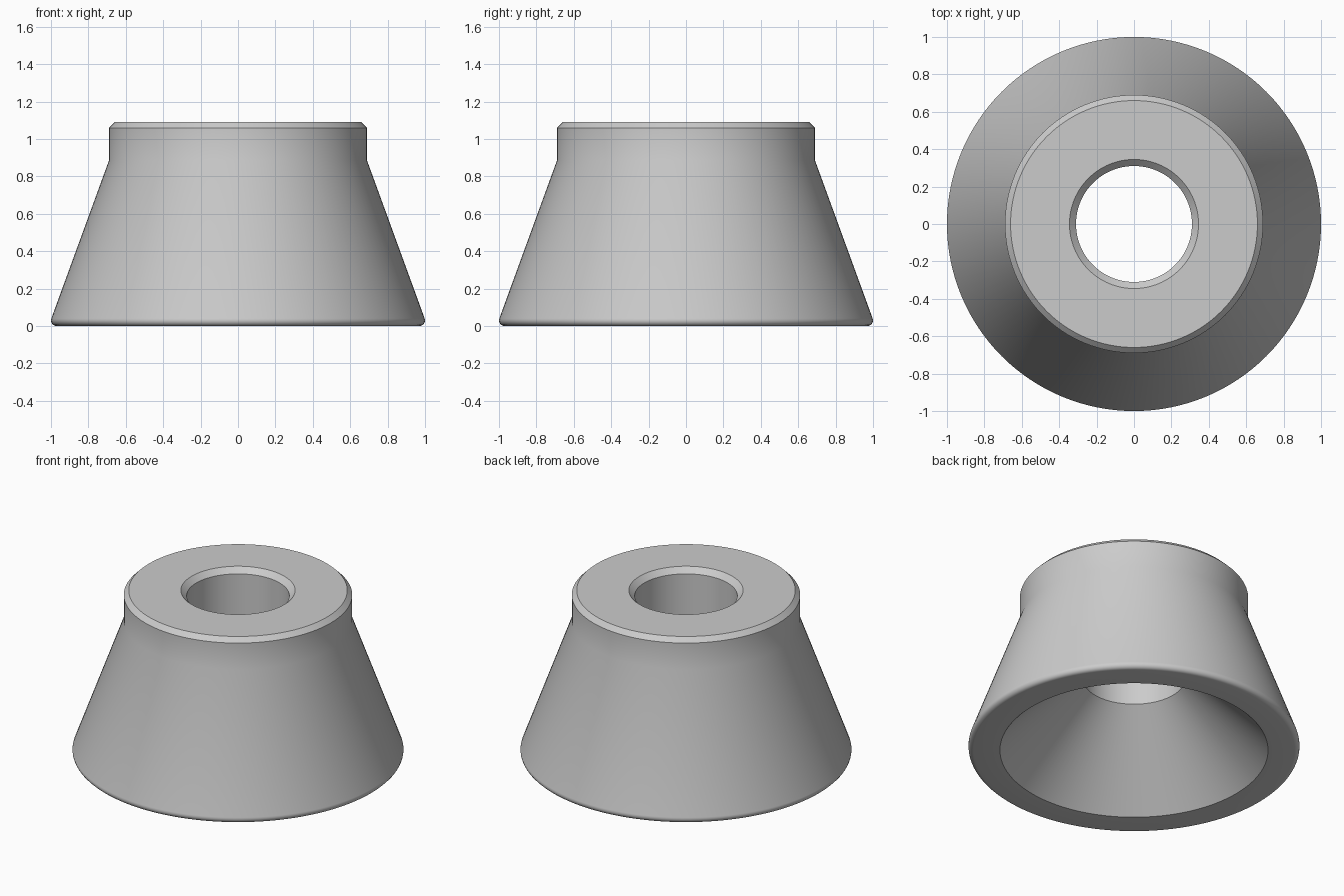
import bpy, bmesh, math
from mathutils import Matrix, Vector

cube = bpy.data.objects.get("Cube")
if cube:
    bpy.data.objects.remove(cube, do_unlink=True)

SEGMENTS = 128
HEIGHT = 1.09
BORE = 0.31       # radius of the through hole
NECK = 0.69       # radius of the straight collar
FILLET = 0.03     # rounding of the bottom outer edge

# Plain grey metal
grey = bpy.data.materials.new("grey_metal")
colour = (0.6, 0.6, 0.6, 1)
grey.diffuse_color = colour
grey.use_nodes = True
grey.node_tree.nodes["Principled BSDF"].inputs["Base Color"].default_value = colour

# Closed (radius, height) section: rounded foot, flared skirt, collar, bore, hollow cone
profile = []
for i in range(7):
    a = math.radians(-90 + 110 * i / 6)
    profile.append((1 - FILLET + FILLET * math.cos(a), FILLET + FILLET * math.sin(a)))
profile += [
    (NECK, 0.885), (NECK, HEIGHT - 0.03), (NECK - 0.03, HEIGHT),   # collar, outer chamfer
    (BORE + 0.035, HEIGHT), (BORE, HEIGHT - 0.035),                # inner chamfer
    (BORE, 0.5), (0.81, 0),                                        # bore, hollow cone
]

# Turn the section around the upright axis
bm = bmesh.new()
rings = []
for s in range(SEGMENTS):
    turn = Matrix.Rotation(math.tau * s / SEGMENTS, 3, "Z")
    rings.append([bm.verts.new(turn @ Vector((r, 0, z))) for r, z in profile])
count = len(profile)
for s in range(SEGMENTS):
    here, there = rings[s], rings[(s + 1) % SEGMENTS]
    for i in range(count):
        j = (i + 1) % count
        bm.faces.new((here[i], there[i], there[j], here[j]))
bmesh.ops.recalc_face_normals(bm, faces=bm.faces)

mesh = bpy.data.meshes.new("conical_bushing")
bm.to_mesh(mesh)
bm.free()
mesh.materials.append(grey)
bushing = bpy.data.objects.new("conical_bushing", mesh)
bpy.context.collection.objects.link(bushing)

# Smooth shading, sharp at the chamfers and the rims
bpy.ops.object.select_all(action="DESELECT")
bushing.select_set(True)
bpy.context.view_layer.objects.active = bushing
bpy.ops.object.shade_smooth_by_angle(angle=math.radians(30))
